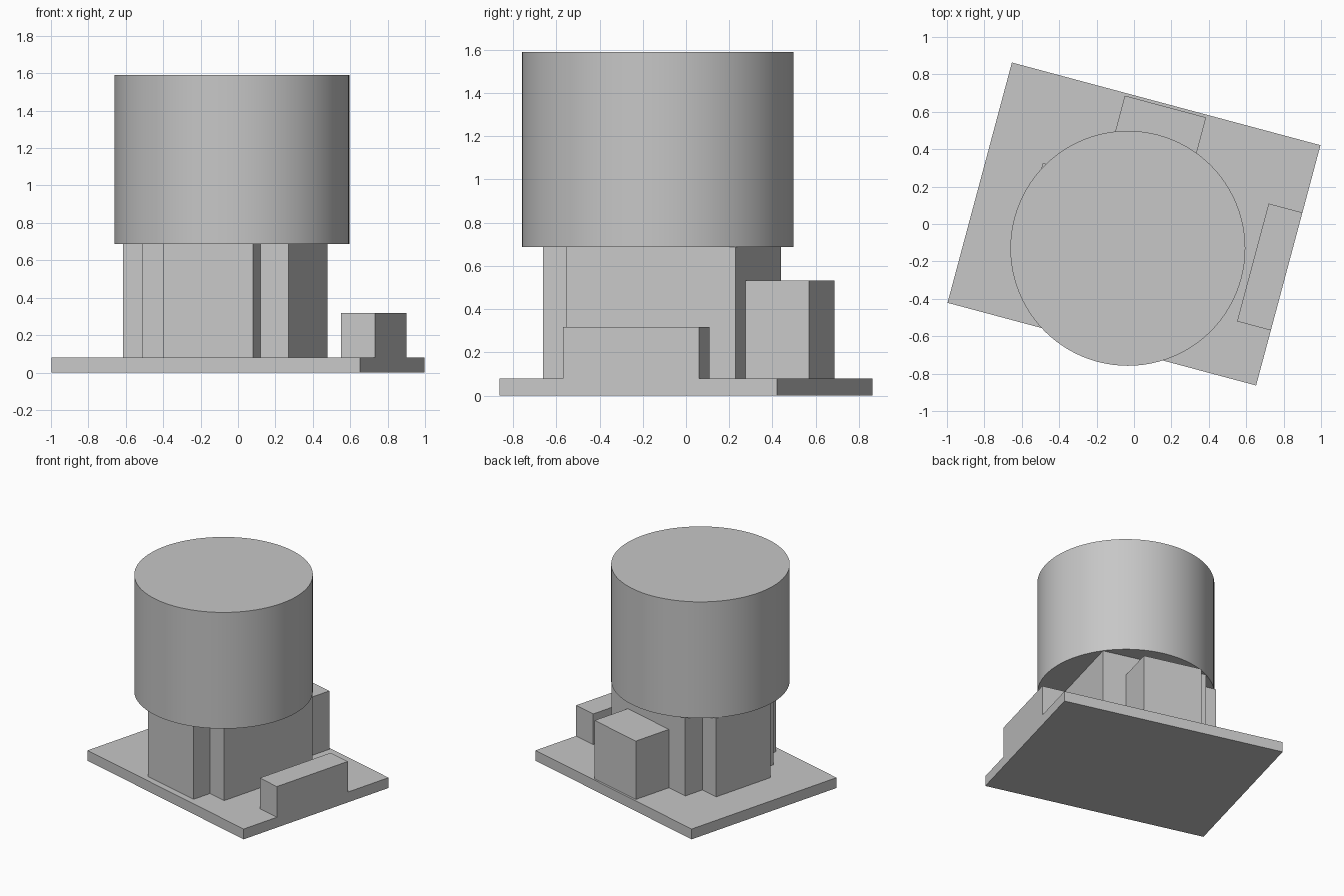
import bpy, bmesh, math
from mathutils import Matrix

cube = bpy.data.objects.get("Cube")
if cube:
    bpy.data.objects.remove(cube, do_unlink=True)

grey = bpy.data.materials.new("plain_grey")
grey.use_nodes = True
colour = (0.57, 0.57, 0.57, 1)
grey.diffuse_color = colour
grey.node_tree.nodes["Principled BSDF"].inputs["Base Color"].default_value = colour

# The whole model is turned on its footprint
TURN = Matrix.Rotation(math.radians(-15), 4, "Z")


def extrude_profile(name, points, low, high):
    """Extrude a closed outline between two heights."""
    bm = bmesh.new()
    face = bm.faces.new([bm.verts.new((x, y, low)) for x, y in points])
    top = bmesh.ops.extrude_face_region(bm, geom=[face])["geom"]
    verts = [v for v in top if isinstance(v, bmesh.types.BMVert)]
    bmesh.ops.translate(bm, verts=verts, vec=(0, 0, high - low))
    bmesh.ops.recalc_face_normals(bm, faces=bm.faces)
    mesh = bpy.data.meshes.new(name)
    bm.to_mesh(mesh)
    bm.free()
    mesh.materials.append(grey)
    obj = bpy.data.objects.new(name, mesh)
    bpy.context.collection.objects.link(obj)
    obj.matrix_world = TURN
    return obj


def box(name, x0, x1, y0, y1, low, high):
    return extrude_profile(name, [(x0, y0), (x1, y0), (x1, y1), (x0, y1)], low, high)


BASE_TOP, BODY_TOP, TOP = 0.08, 0.688, 1.59

# Ground slab and the two low blocks on it
box("base_slab", -0.854, 0.854, -0.665, 0.665, 0, BASE_TOP)
box("side_block", 0.667, 0.854, -0.36, 0.292, BASE_TOP, 0.318)
box("back_block", -0.225, 0.225, 0.346, 0.65, BASE_TOP, 0.533)

# Core with a front and a side projection
half, wing, reach = 0.404, 0.249, 0.555
front, back, mid = -0.466, 0.346, -0.06
core = [
    (half, back), (-half, back),
    (-half, mid + wing), (-reach, mid + wing),
    (-reach, mid - wing), (-half, mid - wing),
    (-half, front), (-wing, front),
    (-wing, front - 0.151), (wing, front - 0.151),
    (wing, front), (half, front),
]
extrude_profile("core_body", core, BASE_TOP, BODY_TOP)

# Round upper drum
bpy.ops.mesh.primitive_cylinder_add(
    vertices=96, radius=0.628, depth=TOP - BODY_TOP,
    location=(-0.033, -0.13, (TOP + BODY_TOP) / 2))
drum = bpy.context.object
drum.name = "upper_drum"
drum.data.materials.append(grey)
bpy.ops.object.shade_smooth_by_angle(angle=math.radians(30))
